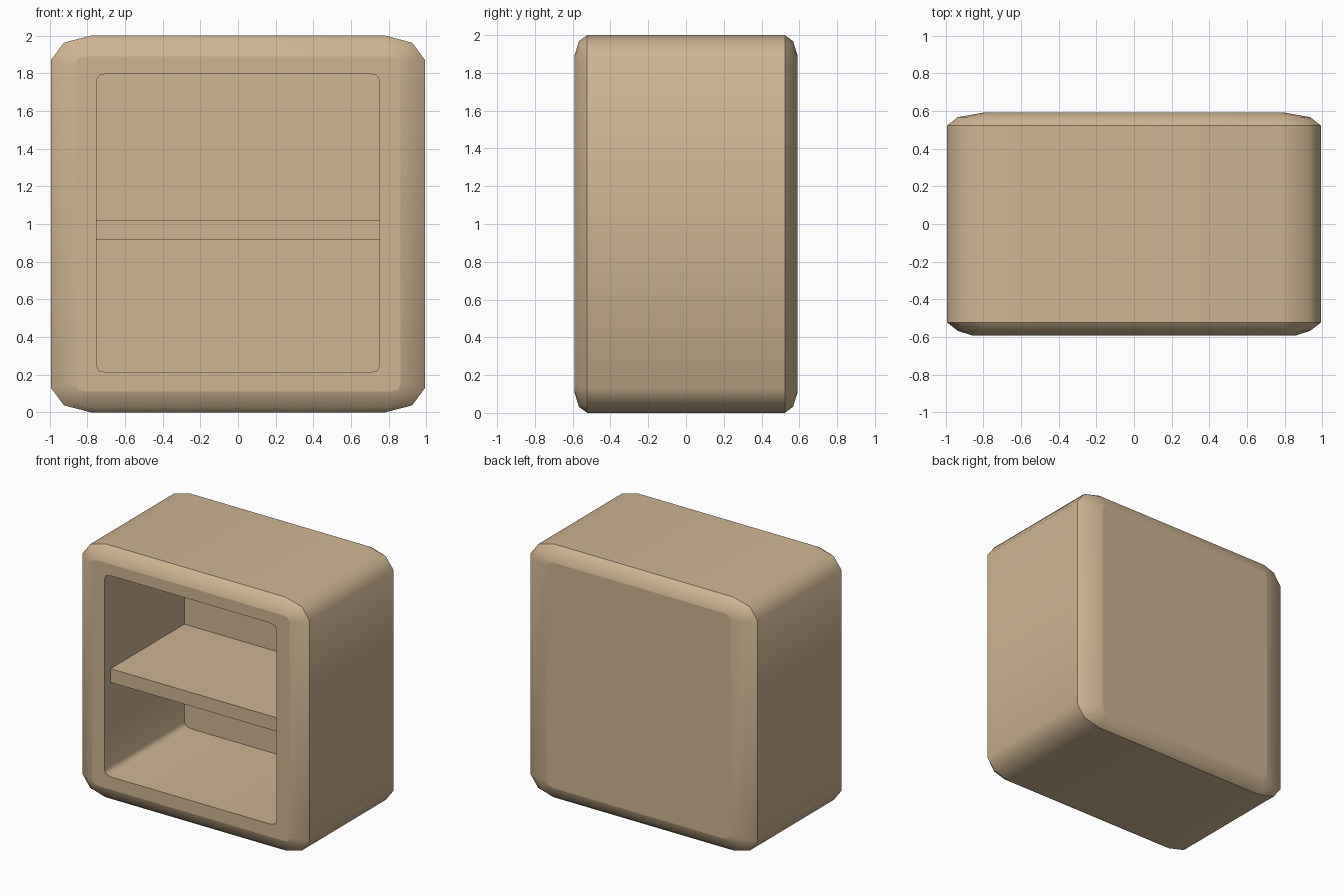
import bpy, bmesh

if "Cube" in bpy.data.objects:
    bpy.data.objects.remove(bpy.data.objects["Cube"])

wood = bpy.data.materials.new("tan_wood")
wood.diffuse_color = (0.62, 0.46, 0.29, 1)
wood.use_nodes = True
wood.node_tree.nodes["Principled BSDF"].inputs["Base Color"].default_value = wood.diffuse_color


def ring(bm, corner, y, zc=1.0):
    """Rounded rectangle: one corner (3 points) mirrored into all four."""
    pts = [(x, z) for x, z in corner]
    pts += [(-x, z) for x, z in reversed(corner)]
    pts += [(-x, -z) for x, z in corner]
    pts += [(x, -z) for x, z in reversed(corner)]
    return [bm.verts.new((x, y, zc + z)) for x, z in pts]


def make_object(name, bm):
    bmesh.ops.recalc_face_normals(bm, faces=bm.faces)
    me = bpy.data.meshes.new(name)
    bm.to_mesh(me)
    bm.free()
    ob = bpy.data.objects.new(name, me)
    bpy.context.collection.objects.link(ob)
    me.materials.append(wood)
    return ob


# Corner profiles (half width, half height)
opening = [(0.752, 0.755), (0.738, 0.784), (0.692, 0.794)]
front_flat = [(0.862, 0.85), (0.849, 0.88), (0.81, 0.89)]
back_flat = [(0.802, 0.85), (0.787, 0.88), (0.745, 0.89)]
middle = [(0.936, 0.86), (0.89, 0.936), (0.79, 0.968)]
outer = [(0.992, 0.872), (0.924, 0.963), (0.781, 1.0)]

# Cabinet shell: skin rings from the cavity back, out and round to the rear
bm = bmesh.new()
profile = [  # corner, y, centre z, sharp ring
    (opening, 0.405, 1.005, True),
    (opening, -0.591, 1.005, True),
    (front_flat, -0.591, 1.0, True),
    (middle, -0.567, 1.0, False),
    (outer, -0.523, 1.0, True),
    (outer, 0.523, 1.0, True),
    (middle, 0.567, 1.0, False),
    (back_flat, 0.591, 1.0, True),
]
rings = [ring(bm, c, y, zc) for c, y, zc, s in profile]
for a, b in zip(rings, rings[1:]):
    for i in range(12):
        j = (i + 1) % 12
        bm.faces.new((a[i], a[j], b[j], b[i]))
bm.faces.new(rings[0])
bm.faces.new(rings[-1])
for f in bm.faces:
    f.smooth = True
for r, (c, y, zc, sharp) in zip(rings, profile):
    if sharp:
        for i in range(12):
            bm.edges.get((r[i], r[(i + 1) % 12])).smooth = False
make_object("cabinet_shell", bm)

# Shelf board, set back slightly from the front
bm = bmesh.new()
bmesh.ops.create_cube(bm, size=1)
for v in bm.verts:
    v.co.x *= 1.504
    v.co.y = -0.515 if v.co.y < 0 else 0.405
    v.co.z = 0.914 if v.co.z < 0 else 1.022
make_object("shelf", bm)
